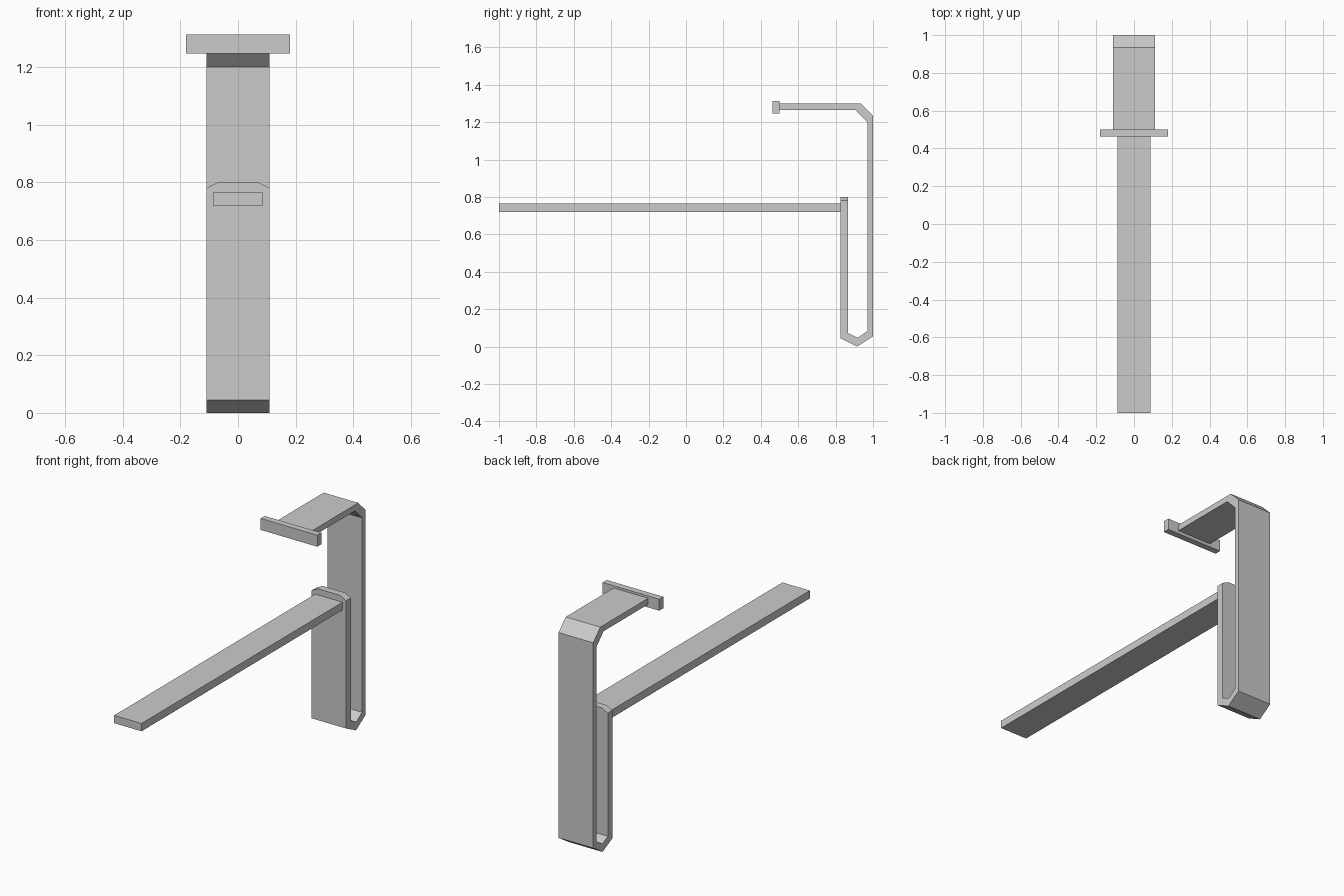
import bpy, bmesh

cube = bpy.data.objects.get("Cube")
if cube:
    bpy.data.objects.remove(cube, do_unlink=True)

grey = bpy.data.materials.new("light_grey")
grey.use_nodes = True
grey.diffuse_color = (0.6, 0.6, 0.6, 1)
grey.node_tree.nodes["Principled BSDF"].inputs["Base Color"].default_value = (0.6, 0.6, 0.6, 1)


def finish(name, bm):
    bmesh.ops.recalc_face_normals(bm, faces=bm.faces)
    mesh = bpy.data.meshes.new(name)
    bm.to_mesh(mesh)
    bm.free()
    mesh.materials.append(grey)
    obj = bpy.data.objects.new(name, mesh)
    bpy.context.collection.objects.link(obj)


def prism(profile, half_width):
    """Extrude a (y, z) outline across x."""
    bm = bmesh.new()
    face = bm.faces.new([bm.verts.new((-half_width, y, z)) for y, z in profile])
    side = bmesh.ops.extrude_face_region(bm, geom=[face])["geom"]
    verts = [v for v in side if isinstance(v, bmesh.types.BMVert)]
    bmesh.ops.translate(bm, verts=verts, vec=(2 * half_width, 0, 0))
    return bm


def block(name, half_width, y0, y1, z0, z1):
    finish(name, prism([(y0, z0), (y1, z0), (y1, z1), (y0, z1)], half_width))


# Bent strip: front tab, pointed bottom fold, tall back and top arm
outer = [(0.825, 0.78), (0.825, 0.045), (0.915, 0), (1, 0.055),
         (1, 1.235), (0.935, 1.3), (0.5, 1.3)]
inner = [(0.5, 1.265), (0.905, 1.265), (0.97, 1.2), (0.97, 0.083),
         (0.917, 0.047), (0.867, 0.072), (0.867, 0.78)]
strip = prism(outer + inner, 0.11)

# Tapered tip of the front tab
tip = next(f for f in strip.faces if all(abs(v.co.z - 0.78) < 0.001 for v in f.verts))
tip = bmesh.ops.extrude_discrete_faces(strip, faces=[tip])["faces"][0]
for v in tip.verts:
    v.co.x *= 0.64
    v.co.z = 0.8
bmesh.ops.remove_doubles(strip, verts=strip.verts, dist=0.0001)
finish("bent_strip", strip)

# Long horizontal bar and the stop plate on the top arm
block("long_bar", 0.087, -1, 0.825, 0.72, 0.765)
block("stop_plate", 0.18, 0.463, 0.5, 1.247, 1.313)
